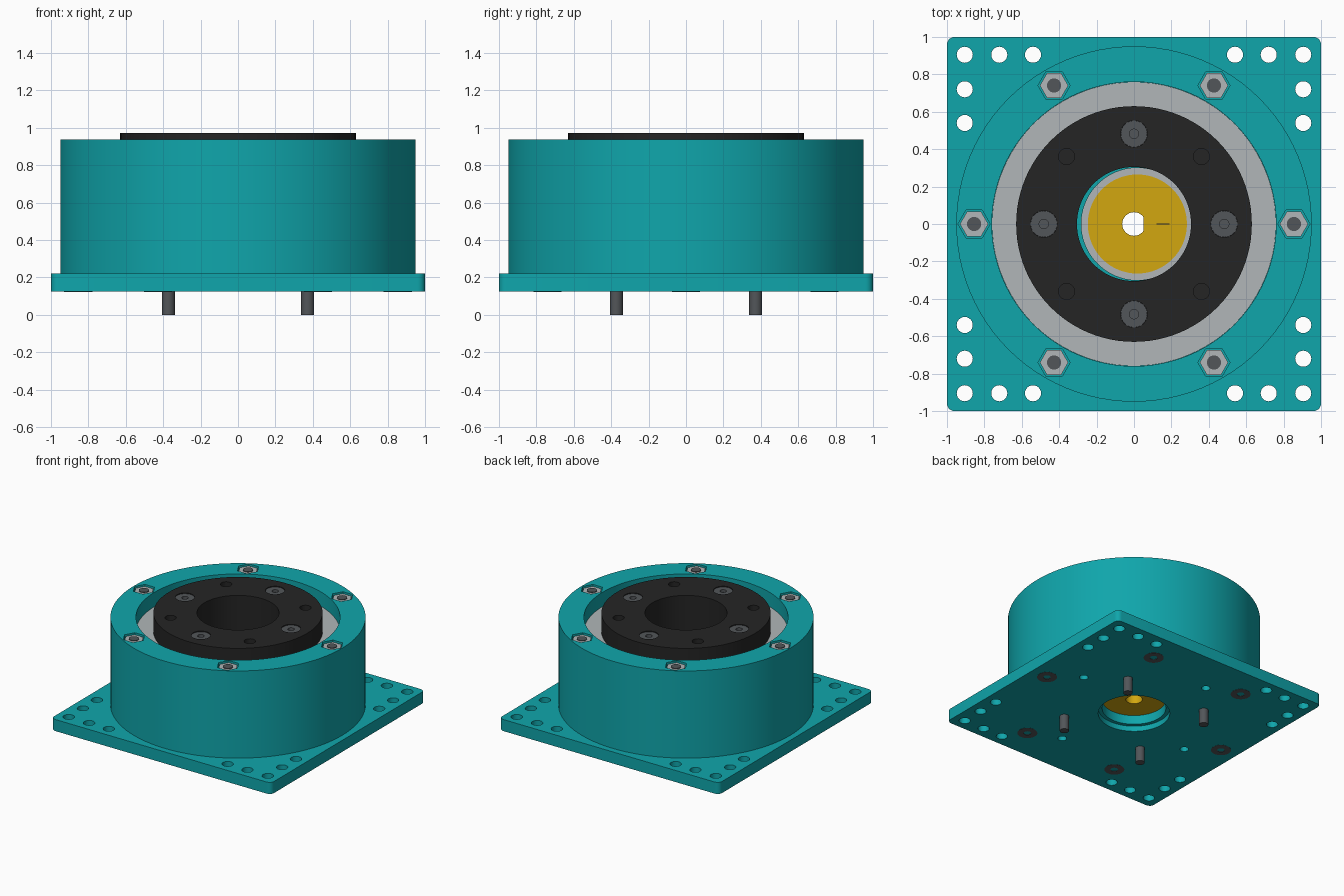
import bpy, bmesh
from math import radians, cos, sin, pi
from mathutils import Matrix

cube = bpy.data.objects.get("Cube")
if cube:
    bpy.data.objects.remove(cube)


def material(name, colour):
    m = bpy.data.materials.new(name)
    m.use_nodes = True
    rgba = (*colour, 1)
    m.diffuse_color = rgba
    m.node_tree.nodes["Principled BSDF"].inputs["Base Color"].default_value = rgba
    return m


TEAL = material("teal plastic", (0.005, 0.38, 0.41))
BLACK = material("black plastic", (0.018, 0.018, 0.018))
STEEL = material("light steel", (0.44, 0.47, 0.48))
DARK = material("dark steel", (0.085, 0.092, 0.1))
YELLOW = material("yellow plastic", (0.65, 0.39, 0.005))


def make(name, bm, mat):
    bmesh.ops.recalc_face_normals(bm, faces=bm.faces[:])
    me = bpy.data.meshes.new(name)
    bm.to_mesh(me)
    bm.free()
    ob = bpy.data.objects.new(name, me)
    bpy.context.collection.objects.link(ob)
    me.materials.append(mat)
    return ob


def smooth(ob):
    me = ob.data
    me.polygons.foreach_set("use_smooth", [True] * len(me.polygons))
    me.set_sharp_from_angle(angle=radians(30))
    return ob


def lathe(name, profile, mat, x=0, y=0, sides=96):
    """Spin a closed (radius, z) profile about a vertical axis at x, y."""
    bm = bmesh.new()
    vs = [bm.verts.new((r, 0, z)) for r, z in profile]
    edges = [bm.edges.new((a, b)) for a, b in zip(vs, vs[1:] + vs[:1])]
    bmesh.ops.spin(bm, geom=vs + edges, cent=(0, 0, 0), axis=(0, 0, 1),
                   angle=2 * pi, steps=sides, use_merge=True)
    bmesh.ops.remove_doubles(bm, verts=bm.verts[:], dist=1e-5)
    bmesh.ops.dissolve_degenerate(bm, edges=bm.edges[:], dist=1e-6)
    bmesh.ops.translate(bm, verts=bm.verts[:], vec=(x, y, 0))
    return smooth(make(name, bm, mat))


def ring(name, inner, outer, low, high, mat, x=0):
    return lathe(name, [(inner, low), (outer, low), (outer, high), (inner, high)], mat, x)


def add_rod(bm, x, y, r, low, high, sides=24):
    place = Matrix.Translation((x, y, (low + high) / 2))
    return bmesh.ops.create_cone(bm, cap_ends=True, segments=sides, radius1=r, radius2=r,
                                 depth=high - low, matrix=place)["verts"]


def rod(name, x, y, r, low, high, mat, sides=24):
    bm = bmesh.new()
    add_rod(bm, x, y, r, low, high, sides)
    return smooth(make(name, bm, mat))


def cut(ob, bm):
    """Subtract the solids in bm from ob."""
    cutter = make("cutter", bm, TEAL)
    cutter.hide_render = True
    mod = ob.modifiers.new("cut", "BOOLEAN")
    mod.operation, mod.solver, mod.object = "DIFFERENCE", "EXACT", cutter
    bpy.context.view_layer.update()
    graph = bpy.context.evaluated_depsgraph_get()
    me = bpy.data.meshes.new_from_object(ob.evaluated_get(graph))
    ob.modifiers.clear()
    ob.data = me
    bpy.data.objects.remove(cutter)
    smooth(ob)


def polar(radius, count, start=0):
    for i in range(count):
        a = radians(start) + 2 * pi * i / count
        yield radius * cos(a), radius * sin(a)


# Square base plate with rounded corners
bm = bmesh.new()
bmesh.ops.create_cube(bm, size=1, matrix=Matrix.Translation((0, 0, 0.173)) @ Matrix.Diagonal((2, 2, 0.095, 1)))
corners = [e for e in bm.edges if abs(e.verts[0].co.z - e.verts[1].co.z) > 0.05]
bmesh.ops.bevel(bm, geom=corners, offset=0.04, segments=5, profile=0.5, affect="EDGES")
base = make("base_plate", bm, TEAL)

# Mounting holes, central bore and motor access holes
bm = bmesh.new()
for sx in (-1, 1):
    for sy in (-1, 1):
        for px, py in ((0.905, 0.905), (0.72, 0.905), (0.54, 0.905), (0.905, 0.72), (0.905, 0.54)):
            add_rod(bm, sx * px, sy * py, 0.043, 0, 0.4)
add_rod(bm, 0, 0, 0.27, 0, 0.4, 64)
for x, y in polar(0.66, 4, 15):
    add_rod(bm, x, y, 0.033, 0, 0.4)
cut(base, bm)
ring("bore_sleeve", 0.24, 0.3, 0.17, 0.245, TEAL)

# Round housing with hexagonal nut pockets
housing = ring("housing", 0.76, 0.95, 0.22, 0.937, TEAL)
bm = bmesh.new()
for x, y in polar(0.855, 6):
    bmesh.ops.rotate(bm, verts=add_rod(bm, x, y, 0.086, 0.865, 1, 6), cent=(x, y, 0),
                     matrix=Matrix.Rotation(radians(30), 3, "Z"))
    # Keep a corner of each pocket pointing along x
pocket_verts = bm.verts[:]
for i, (x, y) in enumerate(polar(0.855, 6)):
    group = pocket_verts[i * 12:(i + 1) * 12]
    if max(v.co.x for v in group) - x < 0.08:
        bmesh.ops.rotate(bm, verts=group, cent=(x, y, 0), matrix=Matrix.Rotation(radians(30), 3, "Z"))
cut(housing, bm)

# Nuts with through bolts and their heads under the plate
for i, (x, y) in enumerate(polar(0.855, 6), 1):
    lathe(f"nut_{i}", [(0.035, 0.866), (0.076, 0.866), (0.076, 0.925), (0.035, 0.925)], STEEL, x, y, 6)
    rod(f"bolt_{i}", x, y, 0.038, 0.15, 0.93, DARK)
    lathe(f"bolt_head_{i}", [(0, 0.135), (0.028, 0.135), (0.028, 0.123), (0.076, 0.123), (0.05, 0.16), (0, 0.16)],
          DARK, x, y, 24)

# Large bearing and output hub
ring("main_bearing", 0.5, 0.759, 0.62, 0.82, STEEL)
hub = lathe("output_hub", [(0.305, 0.61), (0.5, 0.61), (0.5, 0.82), (0.63, 0.82), (0.63, 0.973), (0.305, 0.973)], BLACK)
bm = bmesh.new()
for x, y in polar(0.51, 4, 45):
    add_rod(bm, x, y, 0.043, 0.85, 1.1)
for x, y in polar(0.482, 4):
    add_rod(bm, x, y, 0.072, 0.9, 1.1, 32)
cut(hub, bm)
for i, (x, y) in enumerate(polar(0.482, 4), 1):
    lathe(f"hub_screw_{i}", [(0, 0.89), (0.071, 0.89), (0.071, 0.967), (0.025, 0.967), (0.025, 0.945), (0, 0.945)],
          DARK, x, y, 32)

# Eccentric reduction disc, its bearing and the cam
OFF = 0.018
ring("reduction_disc", 0.3, 0.72, 0.27, 0.6, TEAL, OFF)
ring("cam_bearing", 0.264, 0.301, 0.27, 0.59, STEEL, OFF)
cam = rod("eccentric_cam", OFF, 0, 0.265, 0.247, 0.59, YELLOW, 64)
bm = bmesh.new()
for v in add_rod(bm, 0, 0, 0.063, 0.1, 0.8, 32):
    v.co.x = min(v.co.x, 0.052)
bmesh.ops.remove_doubles(bm, verts=bm.verts[:], dist=1e-5)
cut(cam, bm)
bm = bmesh.new()
bmesh.ops.create_cube(bm, size=1, matrix=Matrix.Translation((0.155, 0, 0.59)) @ Matrix.Diagonal((0.07, 0.006, 0.004, 1)))
make("cam_slot_mark", bm, BLACK)

# Motor screws hanging below the plate
for i, (x, y) in enumerate(polar(0.527, 4, 45), 1):
    rod(f"motor_screw_{i}", x, y, 0.035, 0, 0.24, DARK)
